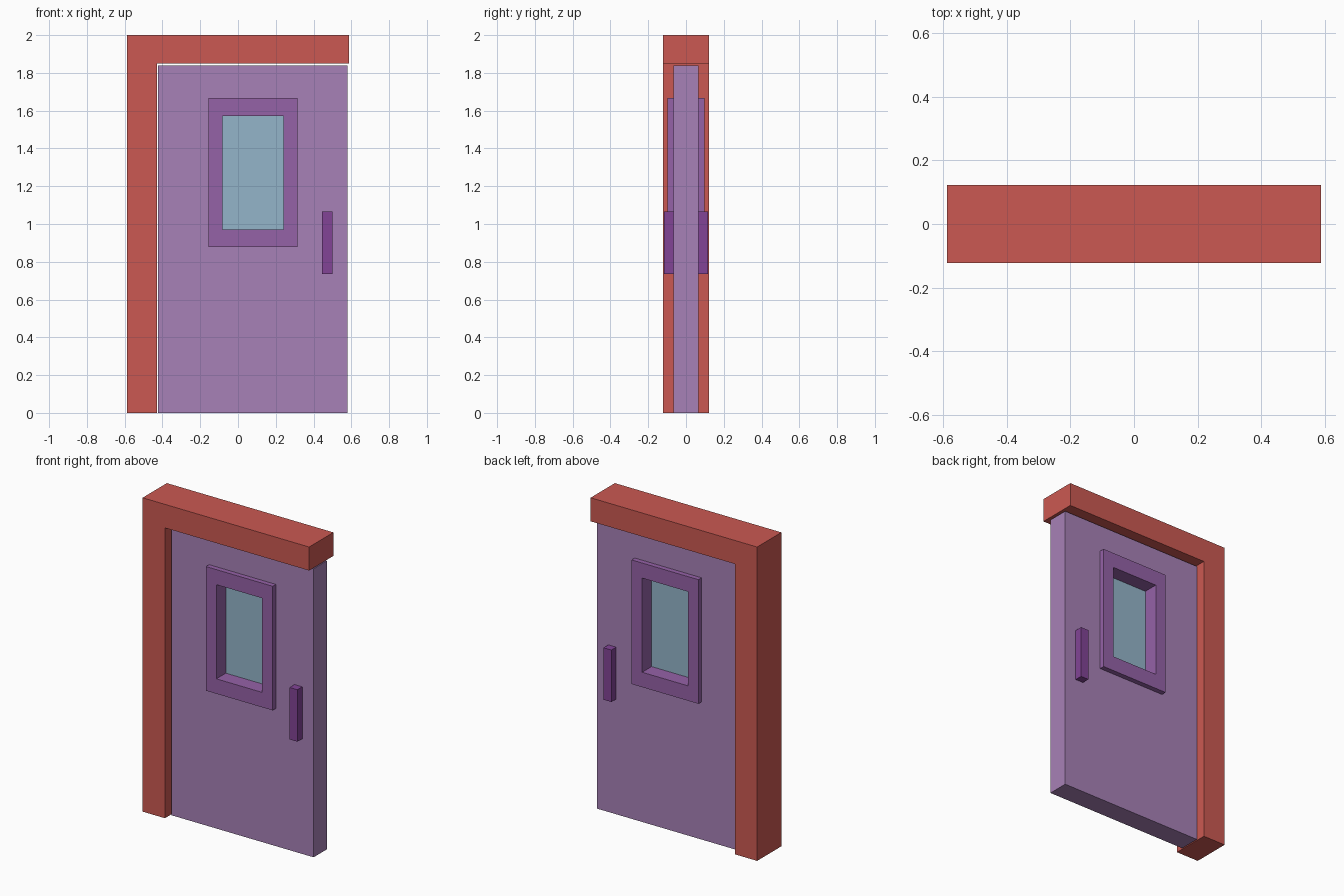
import bpy, bmesh

if "Cube" in bpy.data.objects:
    bpy.data.objects.remove(bpy.data.objects["Cube"])


def material(name, r, g, b):
    lin = [((c / 255 + 0.055) / 1.055) ** 2.4 for c in (r, g, b)]
    m = bpy.data.materials.new(name)
    m.diffuse_color = (*lin, 1)
    m.use_nodes = True
    m.node_tree.nodes["Principled BSDF"].inputs["Base Color"].default_value = m.diffuse_color
    return m


RED = material("red frame", 203, 89, 82)
LILAC = material("lilac door", 167, 129, 183)
PURPLE = material("purple trim", 149, 98, 167)
VIOLET = material("violet handle", 130, 68, 150)
GLASS = material("blue glass", 148, 181, 202)


def finish(name, bm, mat):
    bmesh.ops.recalc_face_normals(bm, faces=bm.faces)
    mesh = bpy.data.meshes.new(name)
    bm.to_mesh(mesh)
    bm.free()
    mesh.materials.append(mat)
    bpy.context.collection.objects.link(bpy.data.objects.new(name, mesh))


def prism(name, profile, y0, y1, mat):
    """Solid from an x-z outline, extruded along y."""
    bm = bmesh.new()
    face = bm.faces.new([bm.verts.new((x, y0, z)) for x, z in profile])
    ext = bmesh.ops.extrude_face_region(bm, geom=[face], use_keep_orig=True)
    verts = [v for v in ext["geom"] if isinstance(v, bmesh.types.BMVert)]
    bmesh.ops.translate(bm, verts=verts, vec=(0, y1 - y0, 0))
    finish(name, bm, mat)


def rect(x0, x1, z0, z1):
    return [(x0, z0), (x1, z0), (x1, z1), (x0, z1)]


def ring(name, outer, inner, half, mat):
    """Rectangular panel with a rectangular opening through it."""
    bm = bmesh.new()
    loops = [[bm.verts.new((x, y, z)) for x, z in r]
             for r, y in ((outer, -half), (inner, -half), (inner, half), (outer, half))]
    for a, b in zip(loops, loops[1:] + loops[:1]):
        for i in range(4):
            j = (i + 1) % 4
            bm.faces.new((a[i], a[j], b[j], b[i]))
    finish(name, bm, mat)


# L-shaped door surround: one jamb plus lintel
prism("door_surround", [(-0.587, 0), (-0.43, 0), (-0.43, 1.85), (0.587, 1.85),
                        (0.587, 2), (-0.587, 2)], -0.122, 0.122, RED)

# Door leaf, window trim and pane
trim = rect(-0.157, 0.314, 0.877, 1.668)
opening = rect(-0.083, 0.24, 0.972, 1.572)
ring("door_leaf", rect(-0.423, 0.58, 0, 1.838), trim, 0.067, LILAC)
ring("window_trim", trim, opening, 0.099, PURPLE)
prism("window_pane", opening, -0.004, 0.004, GLASS)

# Handles on both sides
for side, label in ((-1, "front"), (1, "back")):
    prism(label + "_handle", rect(0.445, 0.5, 0.734, 1.065),
          side * 0.067, side * 0.116, VIOLET)
